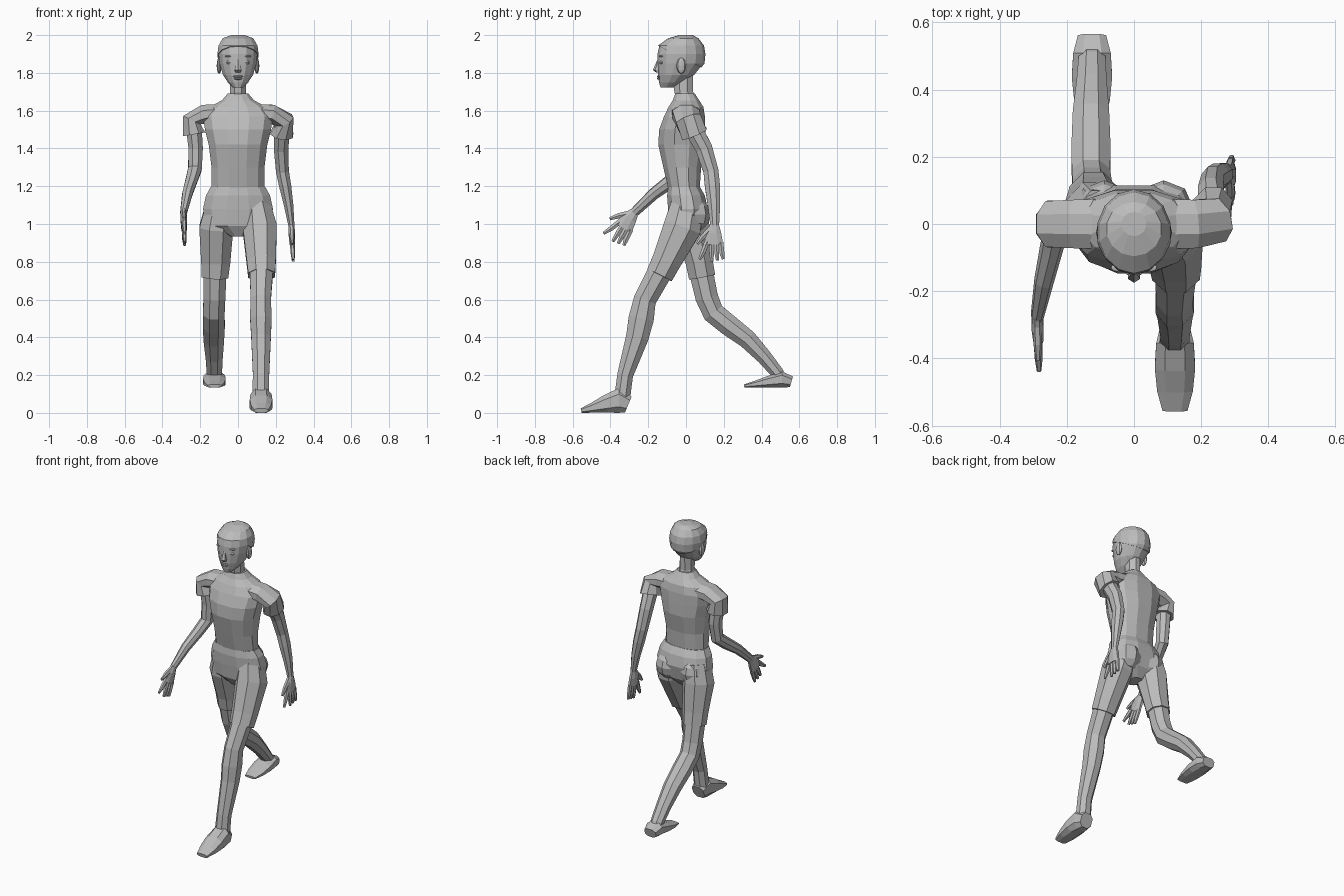
import bpy, bmesh, math
from mathutils import Vector, Matrix

cube = bpy.data.objects.get("Cube")
if cube:
    bpy.data.objects.remove(cube, do_unlink=True)

grey = bpy.data.materials.new("plain grey")
grey.use_nodes = True
grey.diffuse_color = (0.5, 0.5, 0.5, 1)
grey.node_tree.nodes["Principled BSDF"].inputs["Base Color"].default_value = (0.5, 0.5, 0.5, 1)

X, Y, Z = Vector((1, 0, 0)), Vector((0, 1, 0)), Vector((0, 0, 1))


def finish(name, bm):
    """Turn a bmesh into a flat shaded grey object."""
    bmesh.ops.recalc_face_normals(bm, faces=bm.faces)
    mesh = bpy.data.meshes.new(name)
    bm.to_mesh(mesh)
    bm.free()
    mesh.materials.append(grey)
    obj = bpy.data.objects.new(name, mesh)
    bpy.context.collection.objects.link(obj)
    return obj


def outline(sides, power):
    """Unit rounded outline with a flat on each axis, filling -1 to 1."""
    points = []
    for i in range(sides):
        a = 2 * math.pi * (i + 0.5) / sides
        c, s = math.cos(a), math.sin(a)
        points.append((math.copysign(abs(c) ** (2 / power), c),
                       math.copysign(abs(s) ** (2 / power), s)))
    wide = max(p[0] for p in points)
    deep = max(p[1] for p in points)
    return [(p[0] / wide, p[1] / deep) for p in points]


def loft_mesh(rings, ref=X, sides=8, power=2, level=False):
    """Skin rings (x, y, z, radius along ref, radius across ref)."""
    bm = bmesh.new()
    centres = [Vector(r[:3]) for r in rings]
    shape = outline(sides, power)
    loops = []
    for i, ring in enumerate(rings):
        along = centres[min(i + 1, len(rings) - 1)] - centres[max(i - 1, 0)]
        t = Z if level else along.normalized()
        u = (ref - t * ref.dot(t)).normalized()
        v = t.cross(u)
        loops.append([bm.verts.new(centres[i] + u * a * ring[3] + v * b * ring[4])
                      for a, b in shape])
    for low, high in zip(loops, loops[1:]):
        for k in range(sides):
            n = (k + 1) % sides
            bm.faces.new((low[k], low[n], high[n], high[k]))
    bm.faces.new(loops[0])
    bm.faces.new(loops[-1])
    return bm


def loft(name, rings, **options):
    return finish(name, loft_mesh(rings, **options))


def ball(name, centre, size, segments=8, rings=6):
    bm = bmesh.new()
    bmesh.ops.create_uvsphere(bm, u_segments=segments, v_segments=rings, radius=1)
    bmesh.ops.transform(bm, matrix=Matrix.Translation(centre) @ Matrix.Diagonal((*size, 1)),
                        verts=bm.verts)
    return finish(name, bm)


# Torso, pelvis and neck: (y, z, half width, half depth)
def body(name, rows, **options):
    return loft(name, [(0, y, z, w, d) for y, z, w, d in rows], level=True, **options)


body("torso", [(-.01, 1.18, .14, .082), (-.02, 1.3, .14, .1), (-.022, 1.42, .155, .125),
               (-.02, 1.5, .175, .122), (-.008, 1.57, .185, .108), (0, 1.62, .15, .092),
               (0, 1.655, .085, .07), (-.005, 1.69, .055, .052)], sides=12, power=2.3)
body("pelvis", [(0, .935, .04, .05), (.005, .99, .17, .09), (.01, 1.08, .185, .105),
                (0, 1.15, .17, .1), (-.01, 1.195, .145, .085)], sides=12, power=2.3)
body("neck", [(0, 1.66, .05, .05), (-.012, 1.7, .042, .05), (-.015, 1.79, .04, .052)])

# Head and the raised hair cap
head = [(-.1, 1.722, .026, .035), (-.075, 1.75, .054, .068), (-.052, 1.79, .08, .096),
        (-.03, 1.85, .098, .122), (-.027, 1.9, .103, .124), (-.026, 1.945, .097, .115),
        (-.015, 1.975, .075, .075), (0, 1.992, .03, .03)]
body("head", head, sides=14)
cap = loft_mesh([(0, y, z + .008 * (z > 1.95), w + .006, d + .006) for y, z, w, d in head],
                sides=14, level=True)
cut = bmesh.ops.bisect_plane(cap, geom=cap.verts[:] + cap.edges[:] + cap.faces[:],
                             plane_co=(0, -.15, 1.945), plane_no=(0, .5, 1), clear_inner=True)
bmesh.ops.holes_fill(cap, edges=[e for e in cap.edges if e.is_boundary])
finish("hair_cap", cap)

# Face
loft("nose", [(0, -.142, 1.87, .008, .01), (0, -.152, 1.815, .018, .023),
              (0, -.146, 1.802, .014, .012)], sides=6, level=True)
ball("upper_lip", (0, -.143, 1.781), (.028, .012, .006))
ball("lower_lip", (0, -.141, 1.77), (.023, .012, .007))
for word, side in (("left", 1), ("right", -1)):
    ball(word + "_eye", (side * .042, -.128, 1.855), (.021, .014, .011))
    ball(word + "_brow", (side * .044, -.13, 1.888), (.026, .013, .005))
    ball(word + "_ear", (side * .1, -.025, 1.838), (.013, .026, .043))
    ball(word + "_buttock", (side * .088, .045, 1.05), (.09, .085, .09))

# Sleeved shoulders and arms
for word, side, back in (("left", 1, 1), ("right", -1, 0)):
    loft(word + "_sleeve", [(side * x, y * back, z, a, b) for x, y, z, a, b in (
        (.08, 0, 1.59, .075, .045), (.18, 0, 1.58, .072, .052),
        (.245, .012, 1.55, .068, .05), (.232, .045, 1.475, .07, .06))], ref=Y)
loft("left_arm", [(.235, .03, 1.52, .048, .042), (.228, .095, 1.4, .045, .038),
                  (.235, .132, 1.28, .04, .034), (.25, .14, 1.2, .04, .032),
                  (.268, .148, 1.1, .033, .025), (.283, .152, .99, .023, .016)], ref=Y)
loft("right_arm", [(-.235, 0, 1.52, .048, .042), (-.224, .008, 1.4, .045, .038),
                   (-.228, -.005, 1.29, .04, .036), (-.245, -.07, 1.235, .036, .032),
                   (-.268, -.17, 1.16, .03, .027), (-.288, -.275, 1.06, .024, .018)], ref=Y)


def hand(word, wrist, aim, thumb_way):
    """Palm, four fingers and a thumb; thumb_way points across the palm."""
    wrist, aim = Vector(wrist), Vector(aim).normalized()
    across = Vector(thumb_way)
    across = (across - aim * across.dot(aim)).normalized()

    def at(down, over):
        return tuple(wrist + aim * down + across * over)

    loft(word + "_palm", [(*at(-.01, 0), .022, .015), (*at(.04, .005), .042, .018),
                          (*at(.1, 0), .05, .015)], ref=across)
    for i, finger in enumerate(("index", "middle", "ring", "little")):
        over = .036 - .024 * i
        spread = .035 if i == 0 else -.006 * i
        reach = .19 - .008 * abs(i - 1)
        loft(f"{word}_{finger}_finger",
             [(*at(.085, over), .014, .013), (*at(.14, over + spread / 2), .013, .012),
              (*at(reach, over + spread), .008, .007)], ref=across, sides=6)
    loft(word + "_thumb", [(*at(.02, .02), .016, .014), (*at(.06, .058), .014, .013),
                           (*at(.1, .088), .008, .008)], ref=across, sides=6)


hand("left", (.283, .152, .99), (.05, -.05, -1), (0, -1, 0))
hand("right", (-.288, -.275, 1.06), (.03, -.55, -.8), (0, -.8, .5))

# Legs: upper part ends in a hem over the lower part
loft("left_thigh", [(.1, .005, 1.1, .07, .085), (.115, -.02, .98, .09, .1),
                    (.123, -.105, .8, .077, .077), (.125, -.14, .73, .071, .072)])
loft("left_shin", [(.125, -.125, .77, .062, .066), (.12, -.217, .6, .054, .06),
                   (.121, -.237, .5, .057, .067), (.122, -.258, .4, .052, .06),
                   (.122, -.322, .2, .043, .042), (.12, -.338, .08, .045, .042)])
loft("right_thigh", [(-.1, .015, 1.1, .07, .085), (-.115, .03, .98, .09, .095),
                     (-.118, .07, .8, .077, .072), (-.122, .085, .72, .07, .07)])
loft("right_shin", [(-.122, .075, .77, .062, .064), (-.125, .11, .61, .058, .06),
                    (-.128, .145, .53, .057, .058), (-.128, .225, .465, .058, .056),
                    (-.128, .325, .39, .054, .05), (-.126, .415, .295, .045, .04),
                    (-.125, .485, .21, .04, .034), (-.125, .505, .165, .04, .034)])

# Feet: (distance ahead of the heel, half width, half height)
for word, x, heel, floor, tall in (("left", .122, -.305, 0, 1), ("right", -.125, .558, .135, .65)):
    loft(word + "_foot", [(x, heel - ahead, floor + h * tall, w, h * tall) for ahead, w, h in (
        (0, .042, .045), (.05, .056, .066), (.12, .06, .047),
        (.19, .053, .027), (.25, .037, .012))], power=2.6)
